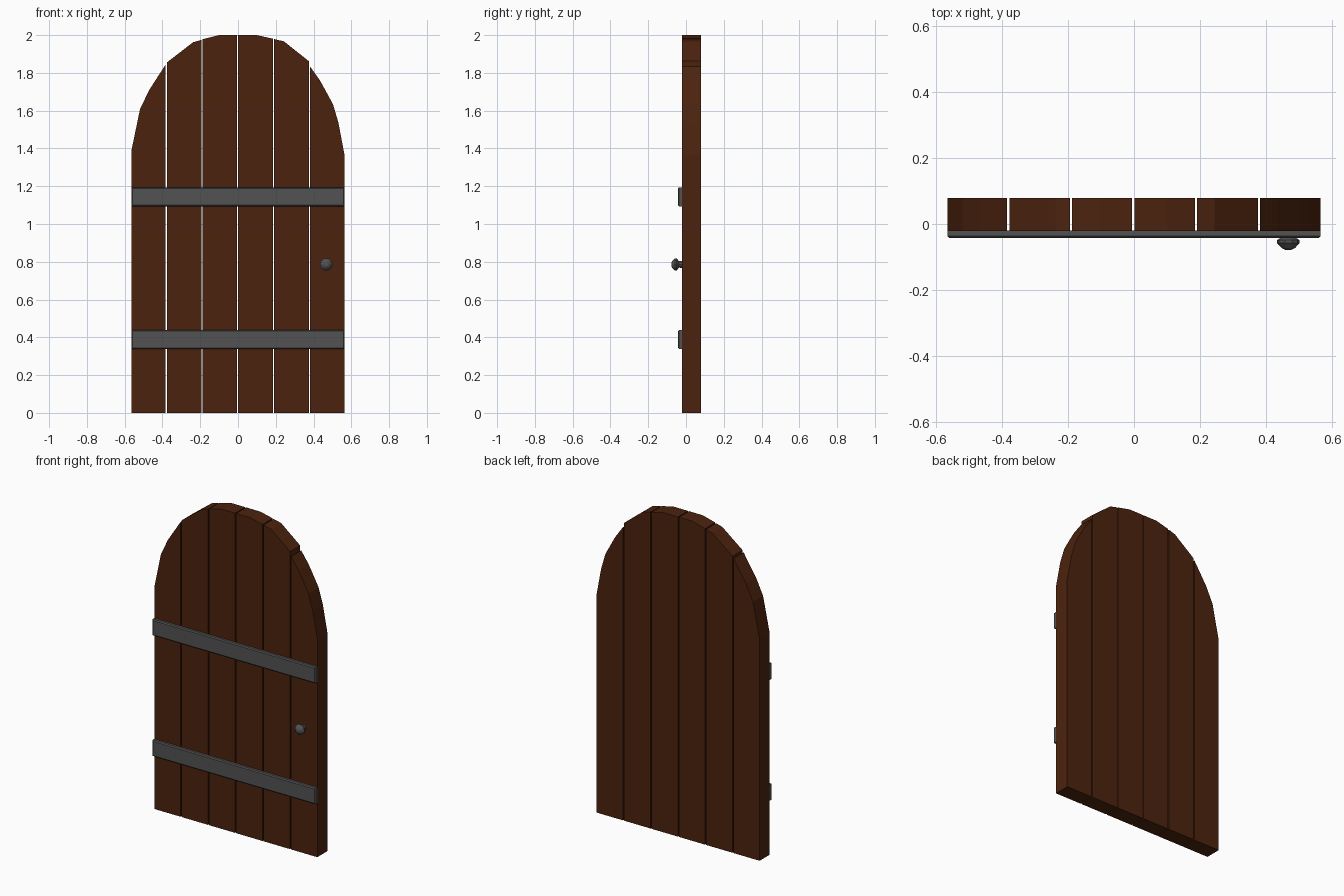
import bpy, bmesh, math
from mathutils import Matrix

if "Cube" in bpy.data.objects:
    bpy.data.objects.remove(bpy.data.objects["Cube"])


def material(name, col):
    m = bpy.data.materials.new(name)
    m.diffuse_color = (*col, 1)
    m.use_nodes = True
    m.node_tree.nodes["Principled BSDF"].inputs["Base Color"].default_value = m.diffuse_color
    return m


wood = material("dark_wood", (0.072, 0.0165, 0.0045))
metal = material("dark_metal", (0.085, 0.085, 0.085))


def finish(name, bm, mat):
    bmesh.ops.recalc_face_normals(bm, faces=bm.faces[:])
    me = bpy.data.meshes.new(name)
    bm.to_mesh(me)
    bm.free()
    me.materials.append(mat)
    ob = bpy.data.objects.new(name, me)
    bpy.context.collection.objects.link(ob)
    return ob


FRONT, BACK = -0.021, 0.079

# Planks: x range and the top edge of each one along the arch
planks = [
    [(-0.565, 1.385), (-0.519, 1.607), (-0.471, 1.708), (-0.384, 1.843)],
    [(-0.377, 1.855), (-0.238, 1.962), (-0.194, 1.975)],
    [(-0.187, 1.978), (-0.10, 2.0), (-0.006, 2.0)],
    [(0.001, 2.0), (0.10, 2.0), (0.184, 1.981)],
    [(0.191, 1.979), (0.243, 1.967), (0.375, 1.862)],
    [(0.382, 1.833), (0.434, 1.76), (0.503, 1.634), (0.532, 1.535), (0.564, 1.364)],
]
for i, top in enumerate(planks):
    outline = [(top[0][0], 0)] + top + [(top[-1][0], 0)]
    bm = bmesh.new()
    face = bm.faces.new([bm.verts.new((x, FRONT, z)) for x, z in outline])
    ext = bmesh.ops.extrude_face_region(bm, geom=[face], use_keep_orig=True)
    verts = [g for g in ext["geom"] if isinstance(g, bmesh.types.BMVert)]
    bmesh.ops.translate(bm, verts=verts, vec=(0, BACK - FRONT, 0))
    finish(f"plank_{i + 1}", bm, wood)


# Iron straps with chamfered front edges
def strap(name, z):
    bm = bmesh.new()
    bmesh.ops.create_cube(bm, size=1, matrix=Matrix.Translation((0, -0.031, z))
                          @ Matrix.Diagonal((1.13, 0.022, 0.101, 1)))
    edges = [e for e in bm.edges if all(v.co.y < -0.03 for v in e.verts)]
    bmesh.ops.bevel(bm, geom=edges, offset=0.006, segments=1, affect='EDGES')
    finish(name, bm, metal)


strap("lower_strap", 0.388)
strap("upper_strap", 1.144)

# Door knob: low-poly turned profile (y, radius) around the y axis
profile = [(-0.018, 0.020), (-0.038, 0.018), (-0.049, 0.034),
           (-0.058, 0.034), (-0.072, 0.021), (-0.078, 0.010)]
SIDES = 10
bm = bmesh.new()
rings = []
for y, r in profile:
    rings.append([bm.verts.new((0.467 + r * math.cos(2 * math.pi * k / SIDES), y,
                                0.786 + r * math.sin(2 * math.pi * k / SIDES)))
                  for k in range(SIDES)])
for a, b in zip(rings, rings[1:]):
    for k in range(SIDES):
        n = (k + 1) % SIDES
        bm.faces.new((a[k], a[n], b[n], b[k]))
bm.faces.new(rings[0])
bm.faces.new(rings[-1])
finish("door_knob", bm, metal)
